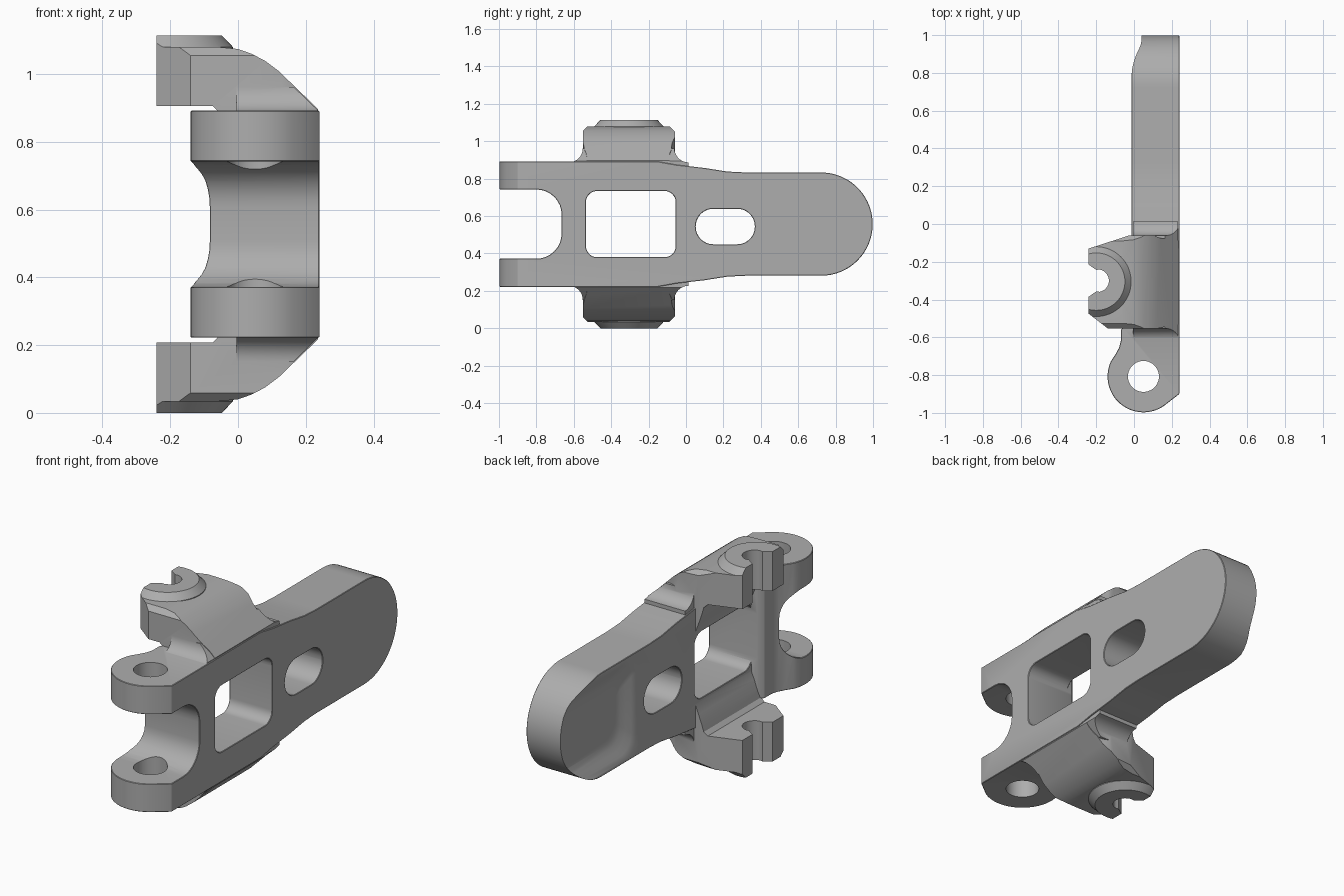
import bpy, bmesh, math
from mathutils import Matrix

if "Cube" in bpy.data.objects:
    bpy.data.objects.remove(bpy.data.objects["Cube"])

MID = 0.557  # height of the symmetry plane; parts are built around z = 0
grey = bpy.data.materials.new("satin grey")
grey.use_nodes = True
grey.diffuse_color = (0.42, 0.42, 0.42, 1)
grey.node_tree.nodes["Principled BSDF"].inputs["Base Color"].default_value = (0.42, 0.42, 0.42, 1)


def loft(name, rings):
    """Solid through rings of 3D points with equal counts."""
    bm = bmesh.new()
    loops = [[bm.verts.new(p) for p in ring] for ring in rings]
    n = len(loops[0])
    for a, b in zip(loops, loops[1:]):
        for i in range(n):
            bm.faces.new((a[i], a[(i + 1) % n], b[(i + 1) % n], b[i]))
    bm.faces.new(loops[0][::-1])
    bm.faces.new(loops[-1])
    bmesh.ops.recalc_face_normals(bm, faces=bm.faces)
    me = bpy.data.meshes.new(name)
    bm.to_mesh(me)
    bm.free()
    me.materials.append(grey)
    ob = bpy.data.objects.new(name, me)
    bpy.context.collection.objects.link(ob)
    return ob


def place(p, axis, d):
    return {"x": (d, p[0], p[1]), "y": (p[0], d, p[1]), "z": (p[0], p[1], d)}[axis]


def prism(name, pts, axis, lo, hi):
    return loft(name, [[place(p, axis, d) for p in pts] for d in (lo, hi)])


def arc(cx, cy, r, a0, a1, n=16):
    angles = [math.radians(a0 + (a1 - a0) * i / n) for i in range(n + 1)]
    return [(cx + r * math.cos(a), cy + r * math.sin(a)) for a in angles]


def rounded(u0, u1, v0, v1, r, n=8):
    return (arc(u1 - r, v1 - r, r, 0, 90, n) + arc(u0 + r, v1 - r, r, 90, 180, n)
            + arc(u0 + r, v0 + r, r, 180, 270, n) + arc(u1 - r, v0 + r, r, 270, 360, n))


def bake(ob):
    dg = bpy.context.evaluated_depsgraph_get()
    me = bpy.data.meshes.new_from_object(ob.evaluated_get(dg))
    ob.modifiers.clear()
    ob.data = me


def combine(ob, other, op):
    m = ob.modifiers.new(op, "BOOLEAN")
    m.operation, m.solver, m.object = op, "EXACT", other
    bake(ob)
    bpy.data.objects.remove(other)


def bevel(ob, width, angle=35):
    m = ob.modifiers.new("edge chamfer", "BEVEL")
    m.width, m.segments = width, 1
    m.limit_method, m.angle_limit = "ANGLE", math.radians(angle)
    bake(ob)


# Plate: side outline crossed with the top outline
upper = [(-1.1, 0.335), (-0.15, 0.335), (-0.05, 0.317), (0.1, 0.3), (0.22, 0.281), (0.32, 0.276)]
outline = upper + arc(0.722, 0, 0.276, 90, -90, 40) + [(y, -z) for y, z in reversed(upper)]
body = prism("lever_body", outline, "x", -0.3, 0.24)
plan = ([(0.24, 1.1), (0.24, -0.9)] + arc(0.05, -0.807, 0.19, -55, -205, 28)
        + [(-0.098, -0.69), (-0.079, -0.655), (-0.07, -0.62), (-0.07, -0.56),
           (-0.045, -0.535), (-0.012, -0.53), (-0.012, 1.1)])
combine(body, prism("plan_cut", plan, "z", -0.6, 0.6), "INTERSECT")

# Openings: fork mouth, square window, oval slot
combine(body, prism("fork_cut", rounded(-1.6, -0.665, -0.185, 0.185, 0.135), "x", -0.5, 0.5), "DIFFERENCE")
combine(body, prism("window_cut", rounded(-0.535, -0.055, -0.177, 0.177, 0.06), "x", -0.5, 0.5), "DIFFERENCE")
combine(body, prism("slot_cut", rounded(0.052, 0.368, -0.108, 0.082, 0.094), "x", -0.5, 0.5), "DIFFERENCE")
bevel(body, 0.011)
combine(body, prism("pin_cut", arc(0.05, -0.807, 0.082, 0, 351, 39), "z", -0.6, 0.6), "DIFFERENCE")

# Soft dish on the inner side of the handle
dish = []
for x, half in ((-0.03, 0.285), (-0.012, 0.262), (0.0, 0.238), (0.014, 0.21),
                (0.027, 0.185), (0.035, 0.16), (0.04, 0.12)):
    ring = rounded(0.7 - half, 1.3, -half, half, 0.09)
    dish.append([place(p, "x", x) for p in ring])
combine(body, loft("dish_cut", dish), "DIFFERENCE")

# Upper arm: bent section with a boss, trimmed by plan and side outlines
section = [(0.236, 0.25), (0.236, 0.34), (0.12, 0.452), (0.08, 0.482), (0.04, 0.503), (0.0, 0.517),
           (-0.06, 0.523), (-0.3, 0.523), (-0.3, 0.349), (-0.075, 0.349), (-0.055, 0.33),
           (-0.045, 0.29), (-0.03, 0.24), (-0.009, 0.185), (0.03, 0.185), (0.1, 0.25)]
arm = prism("arm", section, "y", -0.7, 0.1)
boss = loft("boss", [[place(p, "z", z) for p in arc(-0.2, -0.305, r, 0, 354.375, 63)]
                     for z, r in ((0.45, 0.185), (0.523, 0.185), (0.5575, 0.152))])
combine(arm, boss, "UNION")
trim = ([(-0.24, -0.13), (-0.03, -0.062), (0.1, -0.058), (0.14, -0.075)] + arc(0.22, 0.0, 0.09, 240, 300, 5)
        + [(0.28, -0.57)] + arc(0.22, -0.62, 0.09, 60, 120, 5)
        + [(0.13, -0.552), (-0.14, -0.552), (-0.24, -0.475)])
side = [(-0.56, 0.1), (-0.56, 0.49), (-0.525, 0.5236), (-0.47, 0.57),
        (-0.14, 0.57), (-0.09, 0.5236), (-0.055, 0.49), (-0.055, 0.1)]
combine(arm, prism("plan_trim", trim, "z", 0.0, 0.8), "INTERSECT")
combine(arm, prism("side_trim", side, "x", -0.5, 0.5), "INTERSECT")

# Keyhole notch with a flared mouth
notch = [(-0.3, -0.17), (-0.24, -0.215), (-0.2, -0.243)] + arc(-0.193, -0.3, 0.06, 80, -80, 20) \
    + [(-0.2, -0.357), (-0.24, -0.385), (-0.3, -0.43)]
combine(arm, prism("notch_cut", notch, "z", 0.0, 0.8), "DIFFERENCE")


# Concave fillets where the arm meets the plate edge
def fillet(y, sign):
    r = 0.075
    curve = [(y + sign * (r - r * math.sin(a)), 0.33 + r - r * math.cos(a))
             for a in [math.pi / 2 * i / 8 for i in range(9)]]
    back = [(y - sign * 0.04, 0.33 + r), (y - sign * 0.04, 0.28), (y + sign * r, 0.28)]
    ob = prism("fillet", curve + back, "x", -0.004, 0.3)
    slope = [(-0.1, 0.2), (0.234, 0.2), (0.234, 0.338), (0.12, 0.448), (-0.1, 0.5)]
    combine(ob, prism("slope_trim", slope, "y", -0.8, 0.2), "INTERSECT")
    return ob


for y, sign in ((-0.552, -1), (-0.062, 1)):
    combine(arm, fillet(y, sign), "UNION")

# Mirror the arm below and merge both into the body
lower = arm.copy()
lower.data = arm.data.copy()
bpy.context.collection.objects.link(lower)
lower.data.transform(Matrix.Scale(-1, 4, (0, 0, 1)))
lower.data.flip_normals()
combine(body, arm, "UNION")
combine(body, lower, "UNION")

body.data.transform(Matrix.Translation((0, 0, MID)))
bpy.ops.object.select_all(action="DESELECT")
body.select_set(True)
bpy.context.view_layer.objects.active = body
bpy.ops.object.shade_smooth_by_angle(angle=math.radians(28))
